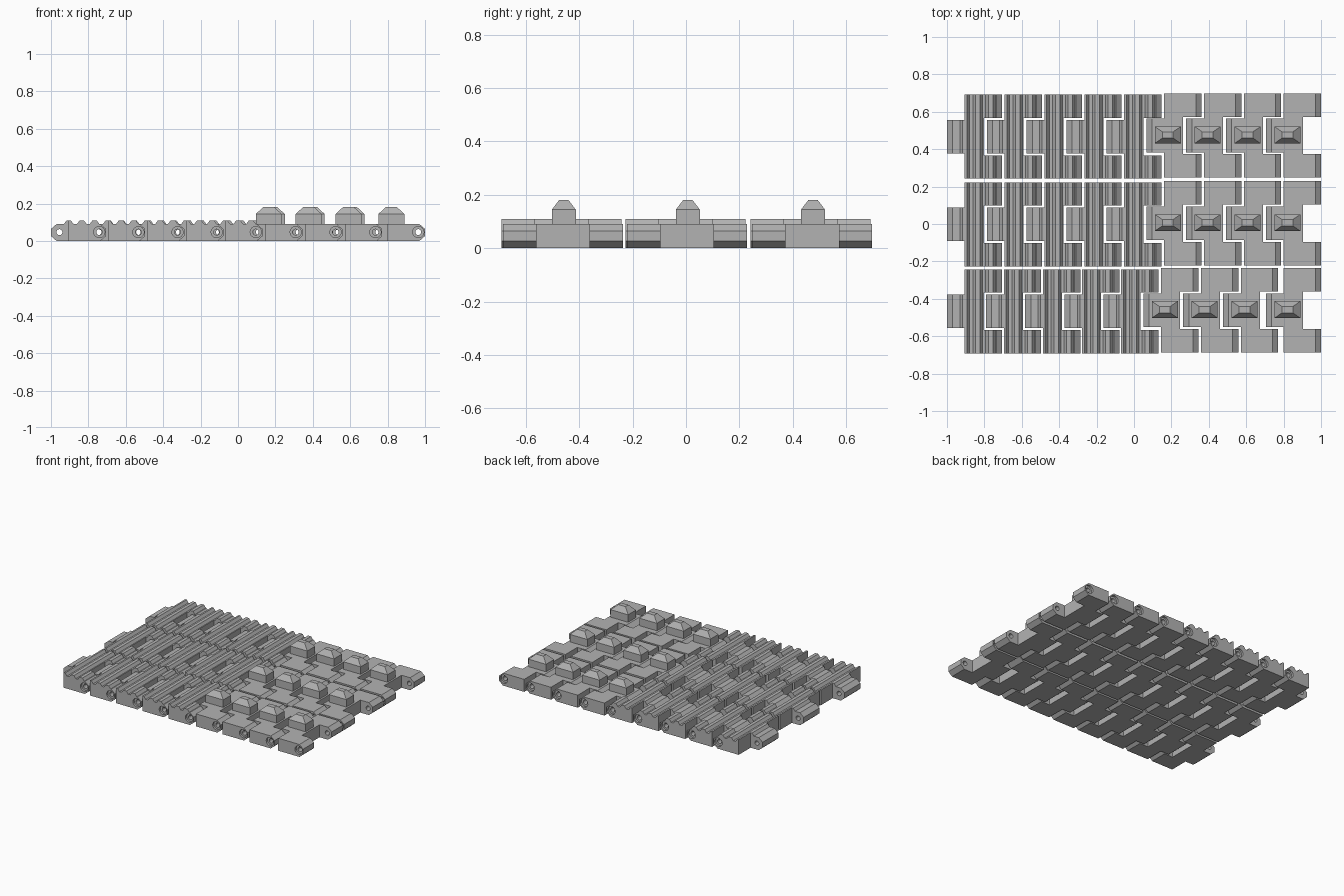
import bpy, bmesh, math
from mathutils import Matrix

if "Cube" in bpy.data.objects:
    bpy.data.objects.remove(bpy.data.objects["Cube"])

PITCH, HALF_W = 0.2132, 0.225
LEFT, RIGHT = -0.045, 0.2494

steel = bpy.data.materials.new("track grey")
steel.diffuse_color = (0.45, 0.45, 0.45, 1)
steel.use_nodes = True
steel.node_tree.nodes["Principled BSDF"].inputs["Base Color"].default_value = steel.diffuse_color


def obj_from_bm(name, bm):
    bmesh.ops.recalc_face_normals(bm, faces=bm.faces)
    mesh = bpy.data.meshes.new(name)
    bm.to_mesh(mesh)
    bm.free()
    ob = bpy.data.objects.new(name, mesh)
    bpy.context.collection.objects.link(ob)
    return ob


def add_box(bm, x0, x1, y0, y1, z0, z1):
    m = Matrix.Translation(((x0 + x1) / 2, (y0 + y1) / 2, (z0 + z1) / 2))
    m = m @ Matrix.Diagonal((x1 - x0, y1 - y0, z1 - z0, 1))
    return bmesh.ops.create_cube(bm, size=1, matrix=m)["verts"]


def add_rod(bm, x, y, r, length):
    m = Matrix.Translation((x, y, 0.047)) @ Matrix.Rotation(math.pi / 2, 4, 'X')
    bmesh.ops.create_cone(bm, cap_ends=True, segments=16, radius1=r, radius2=r,
                          depth=length, matrix=m)


# Cutters: tongue shoulders and rear notch, pin holes, pin recesses
bm = bmesh.new()
add_box(bm, -0.2, 0.05, 0.09, 0.4, -0.1, 0.3)
add_box(bm, -0.2, 0.05, -0.4, -0.09, -0.1, 0.3)
add_box(bm, 0.152, 0.4, -0.1, 0.1, -0.1, 0.3)
cut_notch = obj_from_bm("notch_cutter", bm)
bm = bmesh.new()
add_rod(bm, 0, 0, 0.016, 1)
add_rod(bm, PITCH, 0, 0.016, 1)
cut_pins = obj_from_bm("pin_hole_cutter", bm)
bm = bmesh.new()
for s in (-1, 1):
    add_rod(bm, PITCH, s * HALF_W, 0.03, 0.03)
cut_recess = obj_from_bm("pin_recess_cutter", bm)
cutters = (cut_notch, cut_pins, cut_recess)
for c in cutters:
    c.hide_render = True


def make_link(name, ridges):
    # Side profile with chamfered ends and optional tread ridges
    pts = [(LEFT + 0.03, 0), (LEFT, 0.026), (LEFT, 0.064), (LEFT + 0.03, 0.09)]
    for c in ridges:
        pts += [(c - 0.026, 0.09), (c - 0.012, 0.109),
                (c + 0.012, 0.109), (c + 0.026, 0.09)]
    pts += [(RIGHT - 0.03, 0.09), (RIGHT, 0.064), (RIGHT, 0.026), (RIGHT - 0.03, 0)]
    bm = bmesh.new()
    face = bm.faces.new([bm.verts.new((x, -HALF_W, z)) for x, z in pts])
    ext = bmesh.ops.extrude_face_region(bm, geom=[face])["geom"]
    bmesh.ops.translate(bm, vec=(0, 2 * HALF_W, 0),
                        verts=[v for v in ext if isinstance(v, bmesh.types.BMVert)])
    link = obj_from_bm(name, bm)
    for c in cutters:
        mod = link.modifiers.new("cut", 'BOOLEAN')
        mod.operation, mod.solver, mod.object = 'DIFFERENCE', 'EXACT', c
    bpy.context.view_layer.update()
    dg = bpy.context.evaluated_depsgraph_get()
    mesh = bpy.data.meshes.new_from_object(link.evaluated_get(dg))
    bpy.data.objects.remove(link)
    mesh.materials.clear()
    mesh.materials.append(steel)
    return mesh


def make_stud():
    # Guide tooth: block with a steep tapered cap
    bm = bmesh.new()
    add_box(bm, 0, 0.139, -0.045, 0.045, 0.085, 0.144)
    top = max(bm.faces, key=lambda f: f.calc_center_median().z)
    cap = bmesh.ops.extrude_discrete_faces(bm, faces=[top])["faces"][0]
    for v in cap.verts:
        v.co = (0.0695 + (v.co.x - 0.0695) * 0.42, v.co.y * 0.38, 0.181)
    bmesh.ops.remove_doubles(bm, verts=bm.verts, dist=0.0001)
    # discrete extrusion leaves the cap loose, so bridge its rim to the block
    rims = [e for e in bm.edges if e.is_boundary]
    if rims:
        bmesh.ops.bridge_loops(bm, edges=rims)
    ob = obj_from_bm("stud", bm)
    mesh = ob.data
    bpy.data.objects.remove(ob)
    mesh.materials.append(steel)
    return mesh


ridged = make_link("ridged_link", (0.05, 0.12, 0.188))
plain = make_link("plain_link", ())
stud = make_stud()
for c in cutters:
    bpy.data.objects.remove(c)


def place(name, mesh, x, y):
    ob = bpy.data.objects.new(name, mesh)
    ob.location = (x, y, 0)
    bpy.context.collection.objects.link(ob)


# Three strips of nine links: five ridged, then four with guide teeth
for row, y in enumerate((0.467, -0.002, -0.467)):
    for i in range(9):
        x = -0.955 + i * PITCH
        if row == 2 and i < 8:
            x -= 0.004 * min(i, 4)
        if i < 5:
            place("ridged_link", ridged, x, y)
        else:
            place("plain_link", plain, x, y + 0.006)
            place("guide_tooth", stud, x, y + 0.009)
